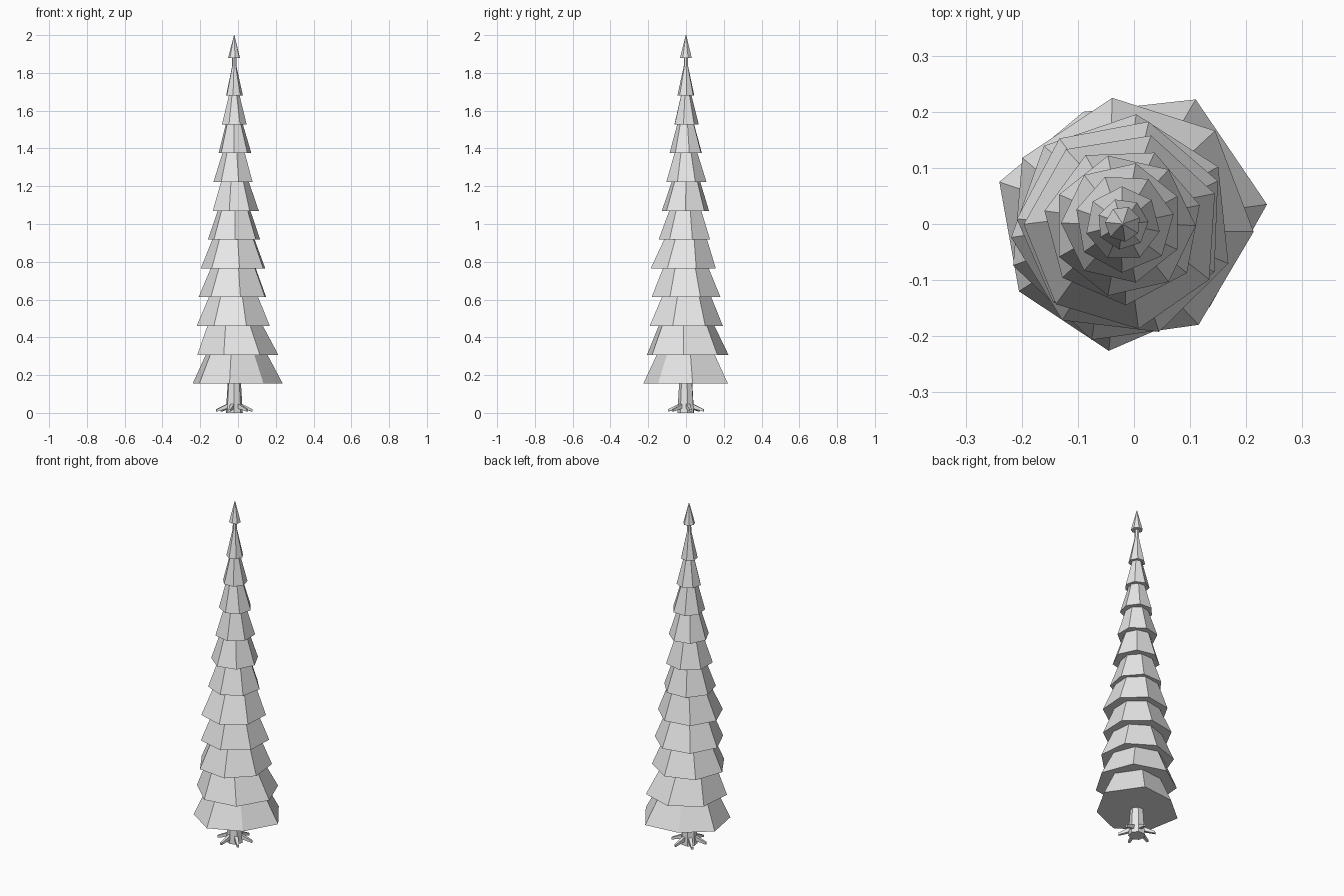
import bpy
import bmesh
from math import cos, sin, radians, tau
from mathutils import Vector

if "Cube" in bpy.data.objects:
    bpy.data.objects.remove(bpy.data.objects["Cube"])

grey = bpy.data.materials.new("light grey")
grey.diffuse_color = (0.8, 0.8, 0.8, 1)
grey.use_nodes = True
grey.node_tree.nodes["Principled BSDF"].inputs["Base Color"].default_value = grey.diffuse_color


def loft(name, rings):
    """Closed solid through rings of equal point count."""
    bm = bmesh.new()
    loops = [[bm.verts.new(p) for p in ring] for ring in rings]
    n = len(loops[0])
    for a, b in zip(loops, loops[1:]):
        for i in range(n):
            bm.faces.new((a[i], a[(i + 1) % n], b[(i + 1) % n], b[i]))
    bm.faces.new(loops[0][::-1])
    bm.faces.new(loops[-1])
    bmesh.ops.recalc_face_normals(bm, faces=bm.faces)
    mesh = bpy.data.meshes.new(name)
    bm.to_mesh(mesh)
    bm.free()
    mesh.materials.append(grey)
    obj = bpy.data.objects.new(name, mesh)
    bpy.context.collection.objects.link(obj)
    return obj


def ring(cx, cy, z, r, phase, n=7):
    return [(cx + r * cos(radians(phase) + tau * i / n),
             cy + r * sin(radians(phase) + tau * i / n), z) for i in range(n)]


CX, STEP = -0.02, 0.1525

# Trunk, running up to the top tuft
loft("trunk", [ring(CX, 0, 0, 0.046, 10), ring(CX, 0, 0.16, 0.036, 10),
               ring(CX, 0, 1.9, 0.011, 10)])

# Lowest branch tier has an uneven outline
low = [(0.237, 0.035), (0.11, 0.222), (-0.09, 0.2), (-0.24, 0.075),
       (-0.205, -0.12), (-0.045, -0.226), (0.135, -0.148)]
loft("branch_tier_1", [[(x, y, 0.155) for x, y in low],
                       [(CX + (x - CX) * 0.68, y * 0.68, 0.31) for x, y in low]])

# Upper branch tiers: centre x, centre y, radius, turn in degrees
tiers = [(-0.008, 0.005, 0.222, 98), (-0.02, -0.003, 0.2, 186),
         (-0.022, 0.002, 0.187, 75), (-0.02, -0.012, 0.177, 22),
         (-0.02, -0.003, 0.142, 15), (-0.018, -0.003, 0.128, 0),
         (-0.021, 0.002, 0.109, 180), (-0.017, 0.002, 0.089, 10),
         (-0.02, 0, 0.067, 40), (-0.02, 0, 0.046, 5)]
for i, (cx, cy, r, turn) in enumerate(tiers, 1):
    z = 0.155 + STEP * i
    loft(f"branch_tier_{i + 1}",
         [ring(cx, cy, z, r, turn),
          ring(CX, 0, z + 0.157, r - 0.025 - 0.21 * r, turn)])

# Pointed tuft at the top
loft("top_tuft", [ring(CX, 0, 1.88, 0.032, 20), ring(CX, 0, 2.0, 0.0015, 20)])

# Thin roots sloping out of the trunk
for i in range(6):
    a = radians(15 + 60 * i)
    out, side = Vector((cos(a), sin(a), 0)), Vector((-sin(a), cos(a), 0))
    sections = []
    for d, z, w, h in ((0.02, 0.042, 0.011, 0.014), (0.098, 0.013, 0.006, 0.006)):
        c = Vector((CX, 0, z)) + out * d
        sections.append([c + side * (w * s) + Vector((0, 0, h * t))
                         for s, t in ((-1, -1), (1, -1), (1, 1), (-1, 1))])
    loft(f"root_{i + 1}", sections)
